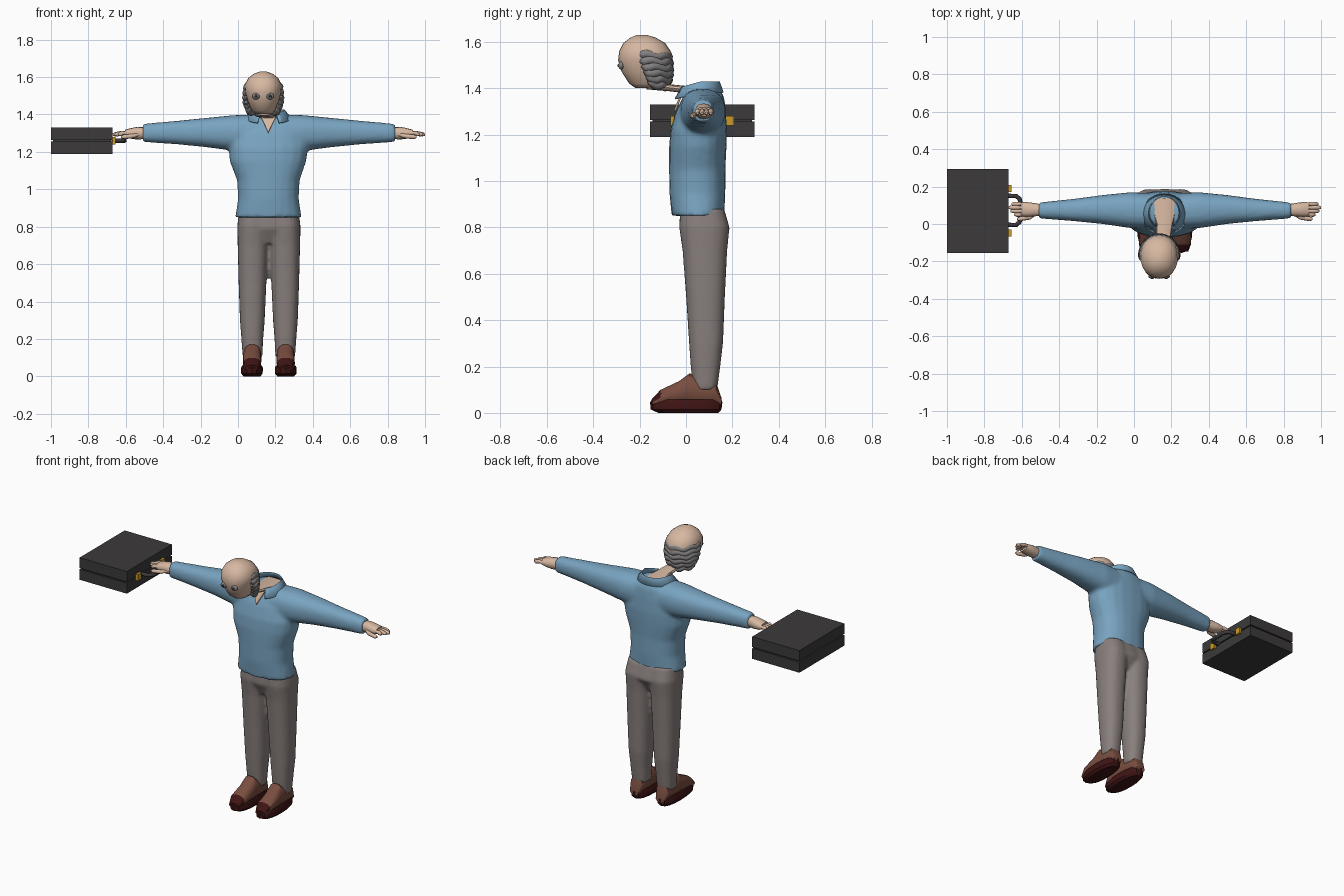
import bpy, bmesh
from math import sin, cos, pi, radians, copysign
from mathutils import Vector

cube = bpy.data.objects.get("Cube")
if cube:
    bpy.data.objects.remove(cube)

MID = 0.33  # twice the x of the body's mirror plane


def material(name, r, g, b):
    m = bpy.data.materials.new(name)
    m.use_nodes = True
    m.diffuse_color = (r, g, b, 1)
    bsdf = next(n for n in m.node_tree.nodes if n.type == 'BSDF_PRINCIPLED')
    bsdf.inputs["Base Color"].default_value = (r, g, b, 1)
    return m


SKIN = material("skin", .68, .48, .36)
HAIR = material("grey hair", .23, .22, .22)
SHIRT = material("blue shirt", .19, .37, .53)
TROUSERS = material("grey trousers", .25, .215, .205)
LEATHER = material("brown leather", .19, .075, .05)
SOLE = material("dark sole", .05, .007, .007)
CASE = material("black case", .045, .042, .042)
BRASS = material("brass", .6, .33, .02)
PUPIL = material("dark pupil", .03, .03, .03)


def finish(bm, name, mat, angle=40):
    bmesh.ops.recalc_face_normals(bm, faces=bm.faces)
    me = bpy.data.meshes.new(name)
    bm.to_mesh(me)
    bm.free()
    me.materials.append(mat)
    ob = bpy.data.objects.new(name, me)
    bpy.context.collection.objects.link(ob)
    select(ob)
    if angle:
        bpy.ops.object.shade_smooth_by_angle(angle=radians(angle))
    return ob


def select(*obs):
    bpy.ops.object.select_all(action='DESELECT')
    for o in obs:
        o.select_set(True)
    bpy.context.view_layer.objects.active = obs[0]


def loft(name, axis, stations, mat, n=20, p=0.85, angle=40):
    """Rounded sections (position, a0, a1, b0, b1) joined along an axis."""
    bm = bmesh.new()
    rings = []
    for t, a0, a1, b0, b1 in stations:
        ring = []
        for i in range(n):
            c, s = cos(2 * pi * i / n), sin(2 * pi * i / n)
            a = (a0 + a1) / 2 + (a1 - a0) / 2 * copysign(abs(c) ** p, c)
            b = (b0 + b1) / 2 + (b1 - b0) / 2 * copysign(abs(s) ** p, s)
            co = {'x': (t, a, b), 'y': (a, t, b), 'z': (a, b, t)}[axis]
            ring.append(bm.verts.new(co))
        rings.append(ring)
    for r, q in zip(rings, rings[1:]):
        for i in range(n):
            j = (i + 1) % n
            bm.faces.new((r[i], r[j], q[j], q[i]))
    bm.faces.new(rings[0])
    bm.faces.new(rings[-1])
    return finish(bm, name, mat, angle)


def pipe(name, pts, radius, mat, tips=1.0):
    """Round tube along a path, with ends scaled by tips."""
    cu = bpy.data.curves.new(name, 'CURVE')
    cu.dimensions = '3D'
    cu.bevel_depth = radius
    cu.bevel_resolution = 2
    cu.use_fill_caps = True
    sp = cu.splines.new('POLY')
    sp.points.add(len(pts) - 1)
    for i, (pt, co) in enumerate(zip(sp.points, pts)):
        pt.co = (*co, 1)
        pt.radius = tips if i in (0, len(pts) - 1) else 1
    cu.materials.append(mat)
    ob = bpy.data.objects.new(name, cu)
    bpy.context.collection.objects.link(ob)
    select(ob)
    bpy.ops.object.convert(target='MESH')
    bpy.ops.object.shade_smooth_by_angle(angle=radians(60))
    return bpy.context.object


def box(name, lo, hi, mat):
    bm = bmesh.new()
    bmesh.ops.create_cube(bm, size=1)
    lo, hi = Vector(lo), Vector(hi)
    for v in bm.verts:
        v.co = (lo + hi) / 2 + v.co * (hi - lo)
    return finish(bm, name, mat, 0)


def ball(name, loc, size, mat):
    bm = bmesh.new()
    bmesh.ops.create_uvsphere(bm, u_segments=12, v_segments=8, radius=1)
    for v in bm.verts:
        v.co = Vector(loc) + v.co * Vector(size)
    return finish(bm, name, mat, 60)


def mirrored(ob, name):
    new = ob.copy()
    new.data = ob.data.copy()
    new.name = name
    bpy.context.collection.objects.link(new)
    for v in new.data.vertices:
        v.co.x = MID - v.co.x
    new.data.flip_normals()
    return new


def join(name, *obs):
    select(*obs)
    bpy.ops.object.join()
    obs[0].name = name
    return obs[0]


def fuse(ob, voxel):
    """Blend overlapping pieces into one cloth surface."""
    m = ob.modifiers.new("fuse", 'REMESH')
    m.mode, m.voxel_size, m.use_smooth_shade = 'VOXEL', voxel, True
    s = ob.modifiers.new("soften", 'SMOOTH')
    s.factor, s.iterations = 0.5, 4


# Shirt: torso and sleeves
torso = loft("torso", 'z', [
    (.85, -.015, .34, -.062, .165), (.95, 0, .325, -.072, .17), (1.05, -.005, .33, -.073, .17),
    (1.15, -.045, .365, -.073, .175), (1.22, -.05, .375, -.067, .177), (1.3, -.03, .355, -.045, .172),
    (1.36, .02, .31, -.015, .165), (1.392, .07, .255, .005, .15)], SHIRT)
sleeve = loft("sleeve", 'x', [
    (.22, -.03, .165, 1.19, 1.4), (.35, -.022, .17, 1.205, 1.397), (.5, 0, .155, 1.225, 1.382),
    (.65, .015, .135, 1.24, 1.367), (.84, .03, .115, 1.253, 1.35)], SHIRT)
fuse(join("shirt", torso, sleeve, mirrored(sleeve, "other_sleeve")), .012)

# Folded collar, open at the front
bm = bmesh.new()
rows = []
for i in range(25):
    t = radians(-62 + 304 * i / 24)
    c, s = cos(t), sin(t)
    f = max(0, -s)
    rows.append([bm.verts.new(co) for co in (
        (.162 + .078 * c, .06 + .085 * s, 1.40 - .02 * f),
        (.162 + .085 * c, .058 + .088 * s, 1.428 - .025 * f),
        (.162 + .125 * c, .05 + .112 * s, 1.382 - .03 * f))])
for r, q in zip(rows, rows[1:]):
    for k in range(2):
        bm.faces.new((r[k], q[k], q[k + 1], r[k + 1]))
collar = finish(bm, "collar", SHIRT, 40)
collar.modifiers.new("cloth", 'SOLIDIFY').thickness = .006

# Skin in the open neckline
bm = bmesh.new()
tri = [bm.verts.new(co) for co in ((.12, -.016, 1.395), (.205, -.016, 1.395), (.162, -.052, 1.305))]
bm.faces.new(tri)
chest = finish(bm, "open_neckline", SKIN, 0)
chest.modifiers.new("plate", 'SOLIDIFY').thickness = .009

# Long neck and head
loft("neck", 'y', [
    (-.17, .1, .175, 1.395, 1.42), (-.08, .115, .195, 1.388, 1.418), (0, .12, .208, 1.378, 1.41),
    (.06, .1, .225, 1.36, 1.405), (.14, .09, .235, 1.35, 1.4)], SKIN, n=12)
loft("head", 'z', [
    (1.402, .095, .18, -.22, -.1), (1.42, .073, .197, -.245, -.08), (1.47, .052, .218, -.277, -.064),
    (1.52, .038, .232, -.293, -.058), (1.56, .036, .234, -.288, -.066), (1.595, .055, .215, -.27, -.09),
    (1.618, .085, .185, -.24, -.13), (1.63, .12, .15, -.21, -.17)], SKIN, n=24, p=.92, angle=60)

# Eyes
for side, x in (("right", .097), ("left", .172)):
    ball(side + "_eye", (x, -.28, 1.498), (.021, .012, .018), HAIR)
    ball(side + "_pupil", (x, -.29, 1.498), (.009, .005, .008), PUPIL)

# Wavy fringe of hair from temple to temple round the back
locks = []
for k in range(6):
    z, grow = 1.422 + .025 * k, .094 - .014 * (abs(k - 3) / 3) ** 2
    start = 5 - 5 * k
    path = []
    for i in range(23):
        u = i / 22
        t = radians(start + (180 - 2 * start) * u)
        path.append((.135 + grow * cos(t), -.172 + (grow + .008) * sin(t),
                     z - .012 * sin(pi * u) + .006 * sin(9 * pi * u + k)))
    locks.append(pipe("hair_lock", path, .02, HAIR, .4))
join("hair", *locks)

# Hands
parts = [loft("palm", 'x', [
    (.82, .045, .105, 1.27, 1.332), (.87, .04, .113, 1.266, 1.334), (.91, .038, .118, 1.272, 1.325),
    (.935, .042, .115, 1.28, 1.318)], SKIN, n=12)]
for y, tip in ((.05, .97), (.069, .99), (.088, 1.0), (.107, .985)):
    parts.append(pipe("finger", [(.91, y, 1.302), (.95, y, 1.301), (tip - .012, y, 1.294), (tip, y, 1.292)],
                      .0115, SKIN, .5))
parts.append(pipe("thumb", [(.85, .055, 1.295), (.89, .035, 1.285), (.94, .027, 1.28), (.955, .027, 1.28)],
                  .012, SKIN, .5))
mirrored(join("left_hand", *parts), "right_hand")

# Trousers
leg = loft("leg", 'z', [
    (.1, .2, .305, .03, .135), (.2, .195, .312, .02, .148), (.3, .187, .32, .013, .16),
    (.5, .178, .327, 0, .168), (.7, .168, .332, -.015, .178), (.8, .16, .335, -.03, .188),
    (.88, .16, .325, -.025, .165)], TROUSERS)
hips = loft("hips", 'z', [
    (.71, .08, .25, .01, .14), (.79, -.003, .333, -.03, .19), (.88, .005, .325, -.025, .165)], TROUSERS)
fuse(join("trousers", hips, leg, mirrored(leg, "other_leg")), .01)

# Shoes: upper with dark toe, and sole
shoe = loft("left_shoe", 'y', [
    (-.147, .225, .29, .03, .06), (-.11, .207, .304, .03, .1), (-.03, .205, .303, .03, .138),
    (.015, .205, .303, .03, .172), (.06, .206, .302, .03, .15), (.13, .213, .297, .03, .133),
    (.153, .225, .285, .03, .065)], LEATHER, n=14, angle=30)
shoe.data.materials.append(SOLE)
for f in shoe.data.polygons:
    if f.center.y < -.11 and f.normal.y < -.3:
        f.material_index = 1
mirrored(shoe, "right_shoe")
sole = loft("left_sole", 'z', [
    (0, .21, .3, -.12, .14), (.015, .198, .313, -.152, .153), (.045, .197, .314, -.155, .157),
    (.058, .203, .308, -.147, .152)], SOLE, n=16, angle=30)
mirrored(sole, "right_sole")

# Briefcase with groove, latches and handle
box("case_bottom", (-1, -.155, 1.19), (-.67, .295, 1.256), CASE)
box("case_lid", (-1, -.155, 1.264), (-.67, .295, 1.33), CASE)
box("case_core", (-.99, -.145, 1.25), (-.68, .285, 1.27), CASE)
for i, y in enumerate((-.048, .19)):
    box("latch_%d" % (i + 1), (-.672, y - .018, 1.24), (-.655, y + .018, 1.28), BRASS)
pipe("case_handle", [
    (-.675, -.005, 1.26), (-.63, -.005, 1.26), (-.612, .01, 1.26), (-.607, .03, 1.26),
    (-.607, .115, 1.26), (-.612, .135, 1.26), (-.63, .15, 1.26), (-.675, .15, 1.26)], .012, CASE)
